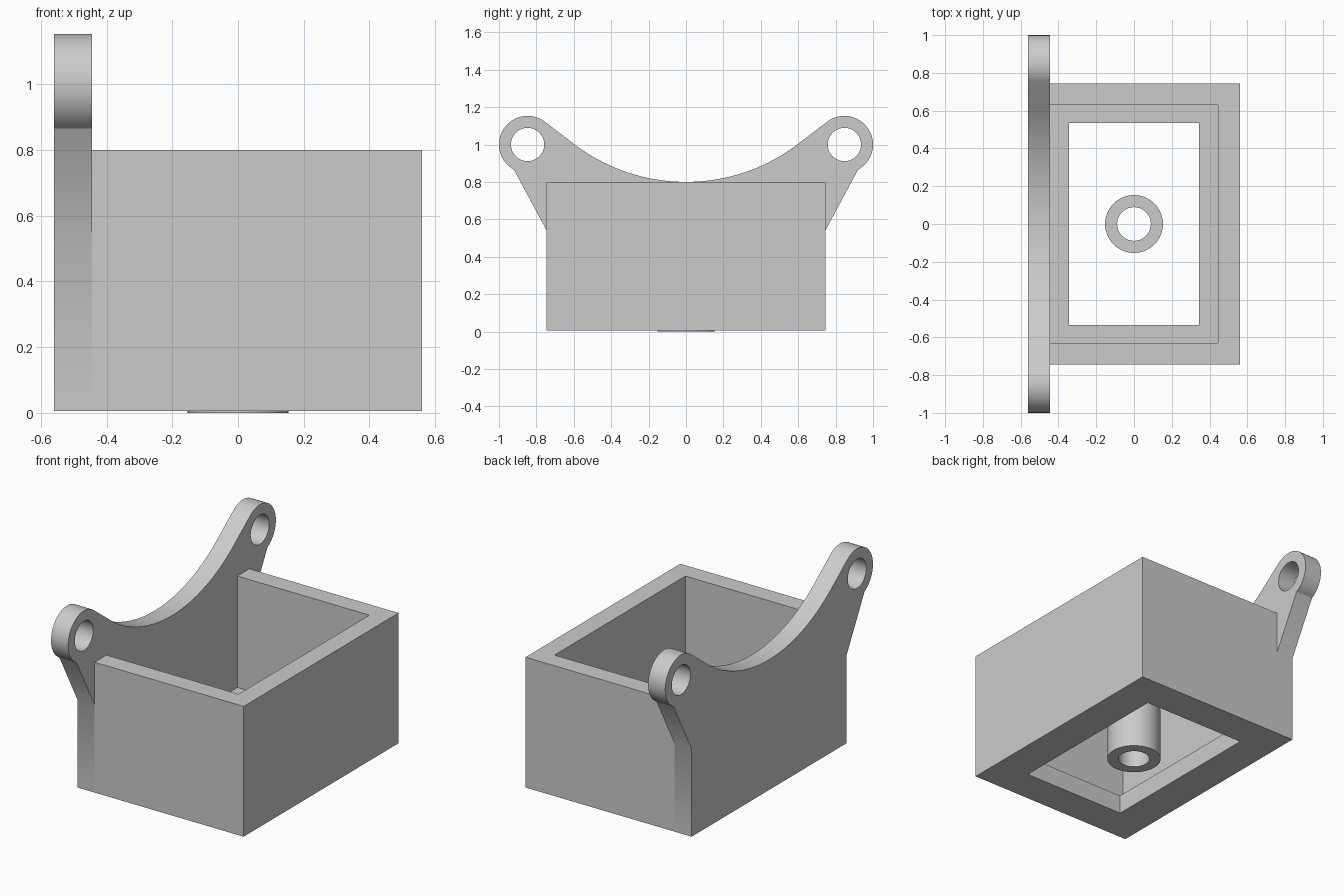
import bpy, bmesh, math
from mathutils import Matrix

if "Cube" in bpy.data.objects:
    bpy.data.objects.remove(bpy.data.objects["Cube"])

grey = bpy.data.materials.new("plain grey")
grey.diffuse_color = (0.6, 0.6, 0.6, 1)
grey.use_nodes = True
grey.node_tree.nodes["Principled BSDF"].inputs["Base Color"].default_value = grey.diffuse_color


def circle(cx, cy, r, n=64):
    return [(cx + r * math.cos(2 * math.pi * i / n),
             cy + r * math.sin(2 * math.pi * i / n)) for i in range(n)]


def rect(x0, x1, y0, y1):
    return [(x0, y0), (x1, y0), (x1, y1), (x0, y1)]


def extrude(name, loops, low, high, axis="Z"):
    """Fill an outline with holes and extrude it along Z or X."""
    bm = bmesh.new()
    edges = []
    for pts in loops:
        vs = [bm.verts.new((a, b, low)) for a, b in pts]
        edges += [bm.edges.new((vs[i - 1], vs[i])) for i in range(len(vs))]
    bmesh.ops.triangle_fill(bm, edges=edges, use_beauty=True)
    ext = bmesh.ops.extrude_face_region(bm, geom=bm.faces[:], use_keep_orig=True)
    top = [g for g in ext["geom"] if isinstance(g, bmesh.types.BMVert)]
    bmesh.ops.translate(bm, verts=top, vec=(0, 0, high - low))
    if axis == "X":  # outline (a, b) becomes (y, z)
        bm.transform(Matrix(((0, 0, 1, 0), (1, 0, 0, 0), (0, 1, 0, 0), (0, 0, 0, 1))))
    bmesh.ops.recalc_face_normals(bm, faces=bm.faces[:])
    me = bpy.data.meshes.new(name)
    bm.to_mesh(me)
    bm.free()
    me.materials.append(grey)
    ob = bpy.data.objects.new(name, me)
    bpy.context.collection.objects.link(ob)
    bpy.ops.object.select_all(action="DESELECT")
    ob.select_set(True)
    bpy.context.view_layer.objects.active = ob
    bpy.ops.object.shade_smooth_by_angle(angle=math.radians(30))
    return ob


W, D, BASE, RIM = 0.56, 0.745, 0.006, 0.8       # box half sizes and heights
T = 0.115                                       # wall thickness
EAR_Y, EAR_Z, EAR_R, HOLE_R = 0.847, 1.0, 0.153, 0.089
ARC_R, TANGENT = 0.985, math.radians(37.5)      # scooped top edge

# Right half of the eared wall: scoop, tangent line, ear, sloping brace, side
half = [(ARC_R * math.sin(TANGENT * i / 24),
         RIM + ARC_R * (1 - math.cos(TANGENT * i / 24))) for i in range(25)]
start, end = math.pi / 2 + TANGENT, math.radians(-61.5)
half += [(EAR_Y + EAR_R * math.cos(start + (end - start) * i / 36),
          EAR_Z + EAR_R * math.sin(start + (end - start) * i / 36)) for i in range(37)]
half += [(D, 0.54), (D, BASE)]
outline = half + [(-y, z) for y, z in reversed(half[1:])]
holes = [circle(s * EAR_Y, EAR_Z, HOLE_R, 48) for s in (-1, 1)]
extrude("eared_wall", [outline] + holes, -W, -W + T, "X")

# Other three walls as one U-shaped piece
inner = -W + T
extrude("box_walls", [[(inner, -D), (W, -D), (W, D), (inner, D), (inner, D - T),
                       (W - T, D - T), (W - T, T - D), (inner, T - D)]], BASE, RIM)

# Floor ledge with a rectangular opening
extrude("floor_frame", [rect(inner, W - T, T - D, D - T),
                        rect(-0.345, 0.345, -0.535, 0.535)], BASE, BASE + T)

# Central sleeve
extrude("center_sleeve", [circle(0, 0, EAR_R), circle(0, 0, HOLE_R)], 0, 0.31)
